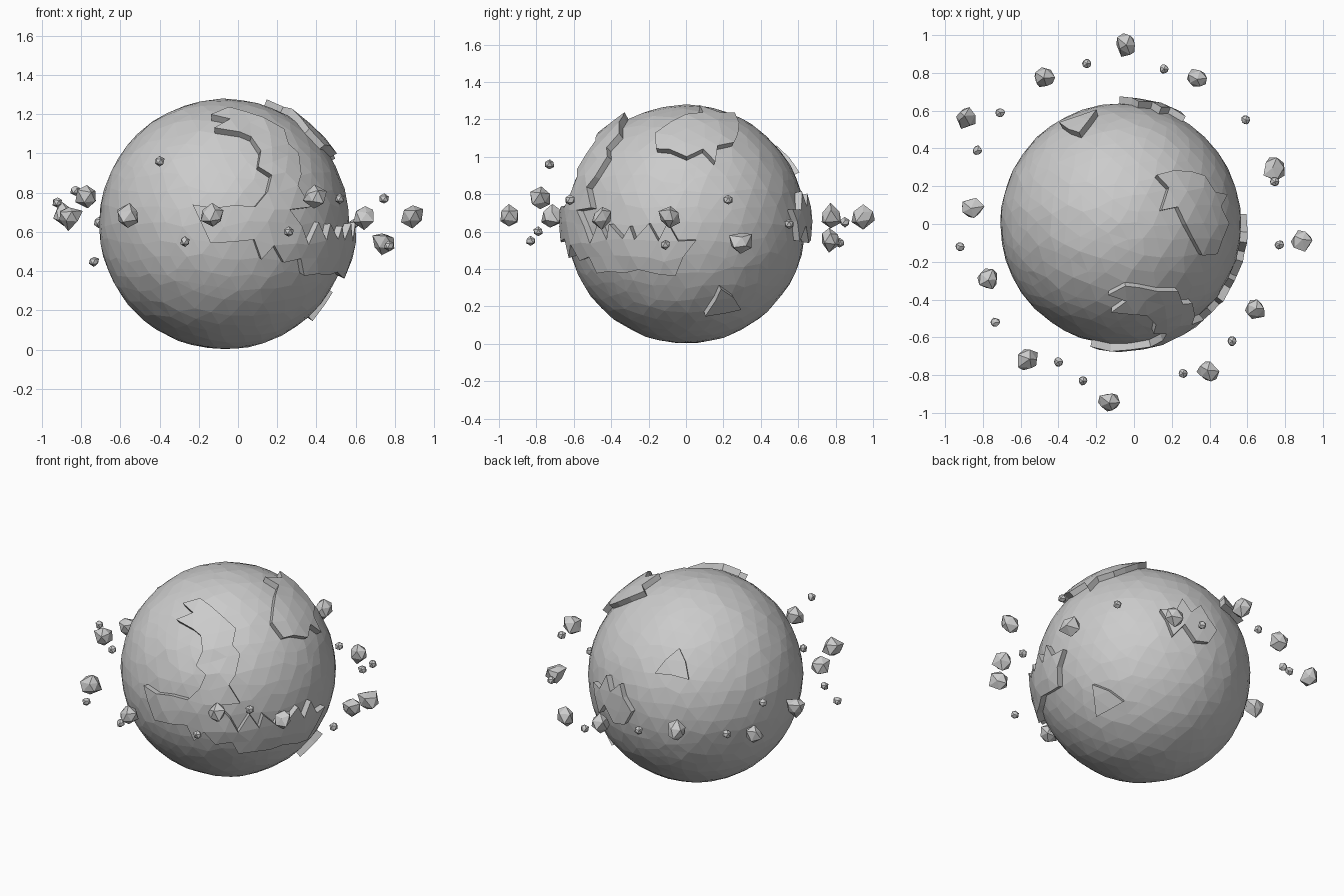
import bpy, bmesh, random
from math import sqrt
from mathutils import Vector

if "Cube" in bpy.data.objects:
    bpy.data.objects.remove(bpy.data.objects["Cube"])

random.seed(7)
C = Vector((-0.07, 0.0, 0.64))   # planet centre
R = 0.638                        # sea radius
RISE = 1.06                      # land height factor


def finish(bm, name, loc):
    bmesh.ops.recalc_face_normals(bm, faces=bm.faces)
    me = bpy.data.meshes.new(name)
    bm.to_mesh(me)
    bm.free()
    ob = bpy.data.objects.new(name, me)
    ob.location = loc
    bpy.context.collection.objects.link(ob)
    return ob


def jitter(a):
    return Vector([random.uniform(-a, a) for _ in range(3)])


def depth(a, b):
    return sqrt(max(0.0, R * R - a * a - b * b))


def on_front(x, z):
    x, z = x - C.x, z - C.z
    return Vector((x, -depth(x, z), z))


def on_right(y, z):
    z -= C.z
    return Vector((depth(y, z), y, z))


def on_back(x, z):
    x, z = x - C.x, z - C.z
    return Vector((x, depth(x, z), z))


def near_path(p, pts, width):
    # distance from a point to a path laid over the globe
    if len(pts) == 1:
        return (p - pts[0]).length < width
    for a, b in zip(pts, pts[1:]):
        d = b - a
        t = max(0, min(1, (p - a).dot(d) / max(d.length_squared, 1e-9)))
        q = (a + d * t).normalized() * R
        if (p - q).length < width:
            return True
    return False


# land masses: path on the globe and half width
lands = [
    ([on_front(*p) for p in [(0.0, 1.14), (0.14, 1.08), (0.21, 0.92), (0.22, 0.75),
                             (0.12, 0.63), (-0.1, 0.65)]], 0.095),
    ([on_front(*p) for p in [(0.1, 0.6), (0.3, 0.52), (0.44, 0.5)]], 0.08),
    ([on_right(*p) for p in [(-0.4, 0.5), (-0.25, 0.5), (-0.05, 0.5)]], 0.1),
    ([on_right(*p) for p in [(-0.02, 1.1), (0.1, 1.1), (0.16, 1.17)]], 0.13),
    ([on_right(0.2, 0.22)], 0.085),
    ([on_back(0.03, 0.66), on_back(0.15, 0.68)], 0.09),
    ([on_back(-0.28, 0.95)], 0.085),
]

# planet: faceted globe with raised land plates
bm = bmesh.new()
bmesh.ops.create_icosphere(bm, subdivisions=4, radius=R)
for v in bm.verts:
    v.co = (v.co + jitter(0.016)).normalized() * R * random.uniform(0.997, 1.005)
land = [f for f in bm.faces
        if any(near_path(f.calc_center_median(), pts, w) for pts, w in lands)]
res = bmesh.ops.extrude_face_region(bm, geom=land)
for g in res["geom"]:
    if isinstance(g, bmesh.types.BMVert):
        g.co *= RISE * random.uniform(0.994, 1.006)
bmesh.ops.delete(bm, geom=[f for f in land if f.is_valid], context='FACES')
planet = finish(bm, "planet", C)


def rock(name, loc, r, rough):
    bm = bmesh.new()
    bmesh.ops.create_icosphere(bm, subdivisions=1, radius=r)
    for v in bm.verts:
        v.co = v.co * random.uniform(1 - rough, 1 + rough) + jitter(r * rough * 0.8)
    return finish(bm, name, loc)


# ring of large rocks
big = [(-0.04, 0.95, 0.68), (-0.48, 0.78, 0.68), (0.33, 0.77, 0.56), (-0.89, 0.57, 0.69),
       (0.74, 0.29, 0.55), (-0.86, 0.09, 0.68), (0.89, -0.09, 0.68), (-0.77, -0.29, 0.78),
       (0.64, -0.45, 0.68), (-0.56, -0.72, 0.68), (0.39, -0.78, 0.78), (-0.13, -0.94, 0.68)]
for i, p in enumerate(big):
    rock(f"large_rock_{i + 1}", p, 0.06, 0.17)

# scattered pebbles between them
small = [(-0.25, 0.85, 0.65), (0.16, 0.82, 0.54), (-0.71, 0.59, 0.65), (0.59, 0.55, 0.64),
         (-0.83, 0.39, 0.81), (0.745, 0.225, 0.77), (-0.92, -0.12, 0.75), (0.77, -0.11, 0.53),
         (-0.735, -0.52, 0.45), (0.52, -0.62, 0.77), (-0.4, -0.73, 0.96),
         (-0.27, -0.83, 0.55), (0.26, -0.79, 0.6)]
for i, p in enumerate(small):
    rock(f"pebble_{i + 1}", p, 0.027, 0.08)
